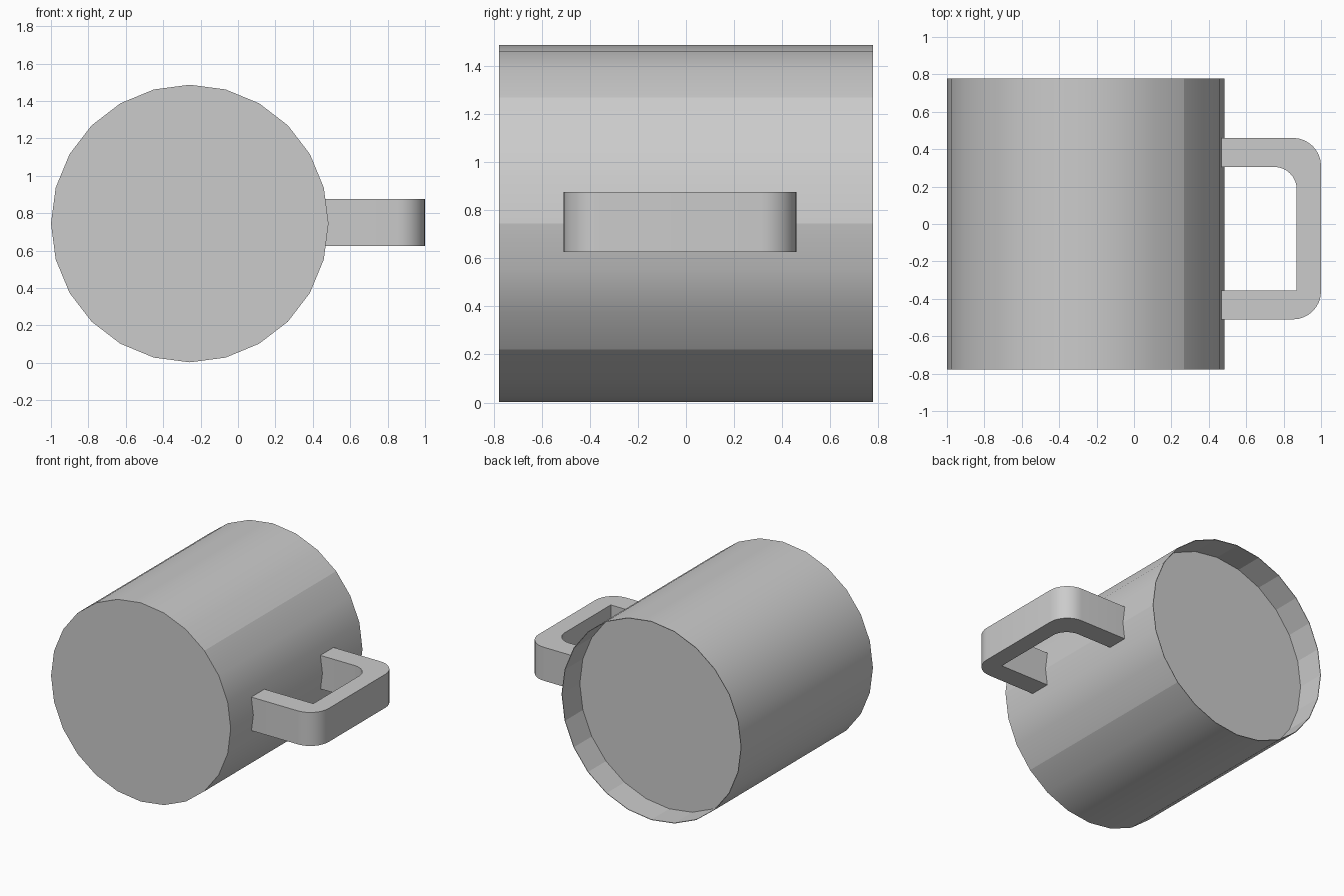
import bpy, bmesh, math

cube = bpy.data.objects.get("Cube")
if cube:
    bpy.data.objects.remove(cube, do_unlink=True)

SIDES = 24
RADIUS, LINER = 0.742, 0.738
CX, CZ = -0.258, 0.745
FRONT, BACK, DISC = -0.777, 0.777, 0.567

grey = bpy.data.materials.new("plain grey")
grey.use_nodes = True
color = (0.6, 0.6, 0.6, 1)
grey.diffuse_color = color
grey.node_tree.nodes["Principled BSDF"].inputs["Base Color"].default_value = color


def finish(bm, name):
    bmesh.ops.recalc_face_normals(bm, faces=bm.faces)
    for e in bm.edges:
        if e.calc_face_angle(0) > math.radians(35):
            e.smooth = False
    mesh = bpy.data.meshes.new(name)
    bm.to_mesh(mesh)
    bm.free()
    mesh.materials.append(grey)
    obj = bpy.data.objects.new(name, mesh)
    bpy.context.collection.objects.link(obj)
    return obj


# Cup lying on its side: outer wall, thin rim, faceted inner wall, recessed disc
bm = bmesh.new()


def ring(radius, y):
    angles = [math.tau * i / SIDES for i in range(SIDES)]
    return [bm.verts.new((CX + radius * math.cos(a), y, CZ + radius * math.sin(a)))
            for a in angles]


rings = [ring(RADIUS, FRONT), ring(RADIUS, BACK), ring(LINER, BACK), ring(LINER, DISC)]
for k in range(3):
    a, b = rings[k], rings[k + 1]
    for i in range(SIDES):
        j = (i + 1) % SIDES
        face = bm.faces.new((a[i], a[j], b[j], b[i]))
        face.smooth = k == 0
bm.faces.new(rings[0])
bm.faces.new(rings[3])
# Shading seams on the handle side of the wall
for i in (-3, 0, 3):
    bm.edges.get((rings[0][i], rings[1][i])).smooth = False
finish(bm, "cup_body")


# Handle: flat C-shaped outline with rounded corners, extruded upwards
def arc(cx, cy, radius, start, end, steps=8):
    return [(cx + radius * math.cos(math.radians(start + (end - start) * i / steps)),
             cy + radius * math.sin(math.radians(start + (end - start) * i / steps)))
            for i in range(steps + 1)]


ROOT, OUT, BAR = 0.45, 1.0, 0.87
LOW, HIGH, THICK = -0.51, 0.46, 0.155
outline = [(ROOT, LOW)]
outline += arc(OUT - 0.15, LOW + 0.15, 0.15, -90, 0)
outline += arc(OUT - 0.15, HIGH - 0.15, 0.15, 0, 90)
outline += [(ROOT, HIGH), (ROOT, HIGH - THICK)]
outline += arc(BAR - 0.12, HIGH - THICK - 0.12, 0.12, 90, 0)
outline += [(BAR, LOW + THICK), (ROOT, LOW + THICK)]

bm = bmesh.new()
base = bm.faces.new([bm.verts.new((x, y, 0.625)) for x, y in outline])
top = bmesh.ops.extrude_face_region(bm, geom=[base], use_keep_orig=True)
bmesh.ops.translate(bm, vec=(0, 0, 0.25),
                    verts=[g for g in top["geom"] if isinstance(g, bmesh.types.BMVert)])
for f in bm.faces:
    f.smooth = abs(f.normal.z) < 0.5
finish(bm, "handle")
